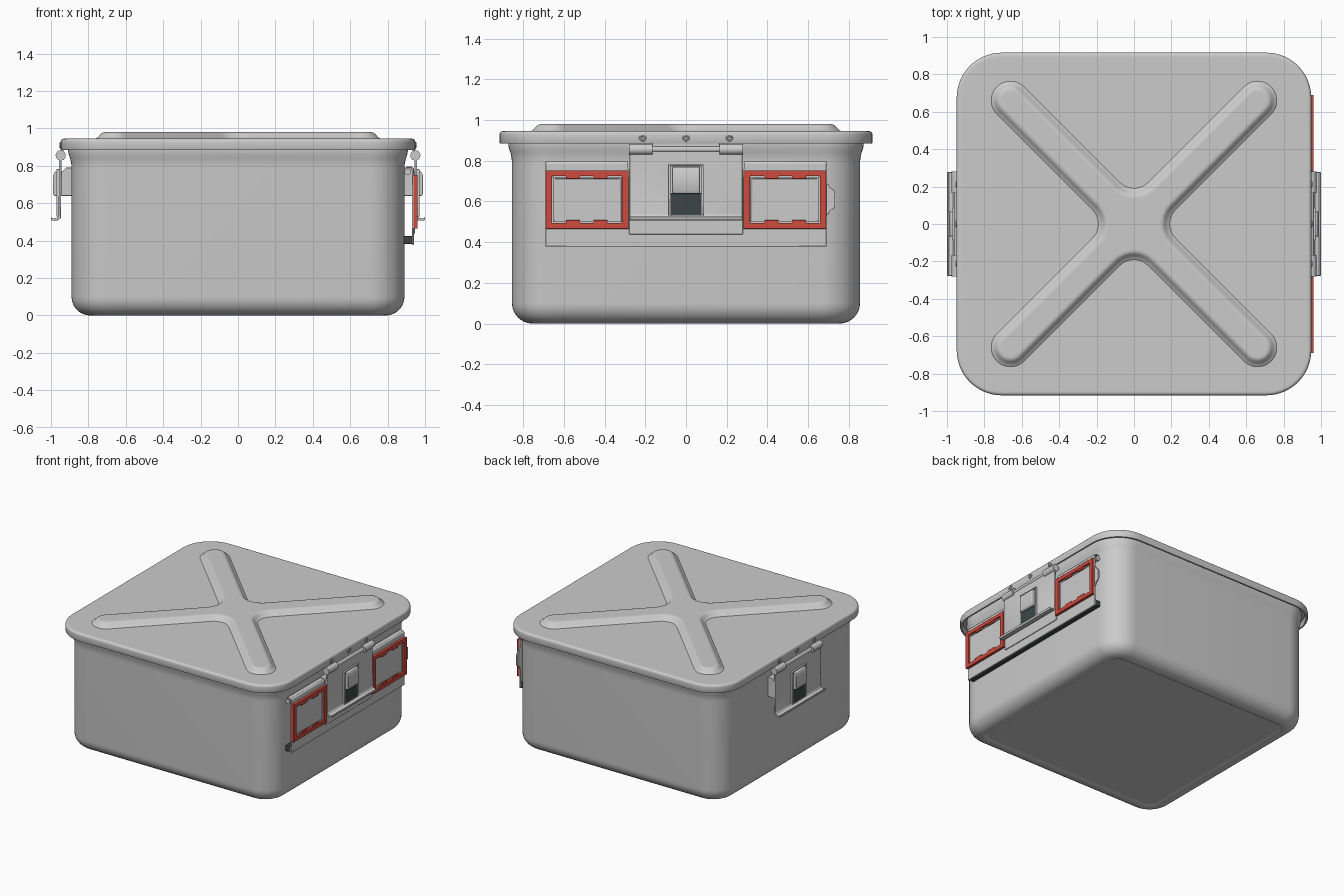
import bpy, bmesh, math
from math import sin, cos, pi

if "Cube" in bpy.data.objects:
    bpy.data.objects.remove(bpy.data.objects["Cube"])


def material(name, color):
    m = bpy.data.materials.new(name)
    m.diffuse_color = color
    m.use_nodes = True
    m.node_tree.nodes["Principled BSDF"].inputs["Base Color"].default_value = m.diffuse_color
    return m


RED = material("red_plastic", (0.62, 0.07, 0.05, 1))
DARK = material("dark_rubber", (0.045, 0.06, 0.065, 1))


def finish(name, bm, mat=None, bevel=0, angle=35):
    bmesh.ops.recalc_face_normals(bm, faces=bm.faces)
    me = bpy.data.meshes.new(name)
    bm.to_mesh(me)
    bm.free()
    ob = bpy.data.objects.new(name, me)
    bpy.context.collection.objects.link(ob)
    if mat:
        me.materials.append(mat)
    bpy.ops.object.select_all(action='DESELECT')
    ob.select_set(True)
    bpy.context.view_layer.objects.active = ob
    bpy.ops.object.shade_smooth_by_angle(angle=math.radians(angle))
    if bevel:
        b = ob.modifiers.new("bevel", 'BEVEL')
        b.width, b.segments, b.limit_method = bevel, 2, 'ANGLE'
    return ob


def loft(name, rings, mat=None, bevel=0, angle=35):
    bm = bmesh.new()
    vs = [[bm.verts.new(p) for p in r] for r in rings]
    n = len(vs[0])
    for a, b in zip(vs, vs[1:]):
        for i in range(n):
            bm.faces.new((a[i], a[(i + 1) % n], b[(i + 1) % n], b[i]))
    bm.faces.new(vs[0])
    bm.faces.new(vs[-1])
    return finish(name, bm, mat, bevel, angle)


def round_rect(hx, hy, r, z, n=12):
    pts = []
    for k, (sx, sy) in enumerate(((1, 1), (-1, 1), (-1, -1), (1, -1))):
        for i in range(n + 1):
            a = (k + i / n) * pi / 2
            pts.append((sx * (hx - r) + r * cos(a), sy * (hy - r) + r * sin(a), z))
    return pts


def box(name, x, y, z, mat=None, bevel=0.003):
    rings = [[(x[0], y[0], h), (x[1], y[0], h), (x[1], y[1], h), (x[0], y[1], h)] for h in z]
    return loft(name, rings, mat, bevel)


def extrude_y(name, profile, y, mat=None, bevel=0.002):
    return loft(name, [[(x, v, z) for x, z in profile] for v in y], mat, bevel)


def rod(name, x, z, r, y, mat=None):
    circle = [(x + r * cos(i * pi / 12), z + r * sin(i * pi / 12)) for i in range(24)]
    return extrude_y(name, circle, y, mat, 0)


def frame(name, x, outer, inner, mat=None):
    # rectangular ring facing sideways; outer/inner = (y0, y1, z0, z1)
    bm = bmesh.new()
    loops = []
    for xx, (y0, y1, z0, z1) in ((x[0], outer), (x[1], outer), (x[1], inner), (x[0], inner)):
        loops.append([bm.verts.new((xx, a, b)) for a, b in ((y0, z0), (y1, z0), (y1, z1), (y0, z1))])
    for k in range(4):
        a, b = loops[k], loops[(k + 1) % 4]
        for i in range(4):
            bm.faces.new((a[i], a[(i + 1) % 4], b[(i + 1) % 4], b[i]))
    return finish(name, bm, mat, 0.002)


# container: rounded tub with flared neck, hollow inside
body = [(-0.135, 0.006), (-0.13, 0.006), (-0.12, 0.0), (-0.1, 0.0)]
body += [(-0.1 + 0.1 * sin(i * pi / 16), 0.1 - 0.1 * cos(i * pi / 16)) for i in range(1, 9)]
body += [(0, 0.79), (0.002, 0.815), (0.008, 0.84), (0.015, 0.86), (0.018, 0.88), (0.018, 0.92),
         (0.005, 0.92), (-0.015, 0.8), (-0.015, 0.1), (-0.06, 0.03), (-0.12, 0.02)]
loft("container_body", [round_rect(0.89 + d, 0.855 + d, 0.19 + d, z) for d, z in body])

# lid: shallow cap with a rolled edge and hollow underside
lid = [(-0.05, 0.92), (-0.022, 0.92), (-0.016, 0.912), (-0.014, 0.884), (-0.002, 0.884), (0, 0.888), (0, 0.928)]
lid += [(-0.017 + 0.017 * cos(i * pi / 10), 0.928 + 0.017 * sin(i * pi / 10)) for i in range(1, 6)]
lid += [(-0.03, 0.945)]
loft("lid", [round_rect(0.948 + d, 0.916 + d, 0.24 + d, z) for d, z in lid])


# raised cross on the lid
def cross(w, z, reach=0.66 * math.sqrt(2), s=0.21, n=14):
    r, pts = s - w, []
    for k in range(4):
        t = pi / 4 + k * pi / 2
        for i in range(n + 1):          # rounded arm tip
            a = t - pi / 2 + i * pi / n
            pts.append((reach * cos(t) + w * cos(a), reach * sin(t) + w * sin(a), z))
        c = t + pi / 4                  # filleted inner corner
        for i in range(n + 1):
            a = c + pi + pi / 4 - i * pi / 2 / n
            pts.append((s * 1.4142 * cos(c) + r * cos(a), s * 1.4142 * sin(c) + r * sin(a), z))
    return pts


loft("lid_cross_ridge", [cross(w, z) for w, z in (
    (0.105, 0.943), (0.103, 0.946), (0.095, 0.949), (0.087, 0.956), (0.075, 0.969),
    (0.068, 0.976), (0.06, 0.979), (0.05, 0.98), (0.046, 0.98))], angle=50)

# latches on both ends
for s, side in ((1, "right"), (-1, "left")):
    def X(a, b):
        return (a * s, b * s)

    # stand-off bracket between container and latch
    extrude_y(side + "_latch_bracket",
              [(x * s, z) for x, z in ((0.88, 0.79), (0.92, 0.79), (0.946, 0.765), (0.946, 0.64), (0.88, 0.64))],
              (-0.27, 0.27))
    # hanging plate with finger lip
    plate = [(0.944, 0.85), (0.957, 0.85), (0.959, 0.535), (0.967, 0.522), (0.99, 0.518), (0.996, 0.526),
             (1.0, 0.524), (0.997, 0.508), (0.965, 0.507), (0.947, 0.522)]
    extrude_y(side + "_latch_plate", [(x * s, z) for x, z in plate], (-0.277, 0.277))
    # hinge: tongue from the lid, pin and two knuckles
    box(side + "_hinge_tongue", X(0.932, 0.946), (-0.165, 0.165), (0.83, 0.9))
    rod(side + "_hinge_pin", 0.948 * s, 0.856, 0.014, (-0.27, 0.27))
    for m in (-1, 1):
        rod(side + "_hinge_knuckle", 0.948 * s, 0.856, 0.027, (0.165 * m, 0.28 * m))
    # rivets through the lid edge
    for y in (-0.213, 0, 0.213):
        rings = [[(x * s, y + r * cos(i * pi / 10), 0.91 + r * sin(i * pi / 10)) for i in range(20)]
                 for x, r in ((0.94, 0.018), (0.951, 0.018), (0.954, 0.014), (0.954, 0.009), (0.95, 0.007))]
        loft(side + "_rivet", rings)
    # push button over a dark recess
    frame(side + "_button_frame", X(0.95, 0.971), (-0.086, 0.086, 0.53, 0.782), (-0.076, 0.076, 0.535, 0.775))
    box(side + "_button_recess", X(0.95, 0.968), (-0.08, 0.08), (0.534, 0.638), DARK)
    extrude_y(side + "_button",
              [(x * s, z) for x, z in ((0.95, 0.77), (0.978, 0.77), (0.988, 0.75), (0.988, 0.65), (0.982, 0.638),
                                       (0.95, 0.638))], (-0.066, 0.066), None, 0.004)

# label carrier on the right end
box("carrier_plate", (0.93, 0.94), (-0.69, 0.69), (0.378, 0.76))
box("carrier_center_panel", (0.938, 0.946), (-0.28, 0.28), (0.438, 0.72))
box("carrier_bumper", (0.885, 0.932), (-0.69, 0.69), (0.382, 0.425), DARK)
for m, label in ((-1, "front"), (1, "rear")):
    def Y(a, b):
        return tuple(sorted((a * m, b * m)))

    extrude_y(label + "_carrier_top_rail",
              [(0.93, 0.75), (0.94, 0.75), (0.94, 0.785), (0.93, 0.796), (0.9, 0.796), (0.9, 0.788),
               (0.925, 0.788), (0.93, 0.78)], Y(0.285, 0.69))
    rod(label + "_carrier_rod", 0.908, 0.768, 0.018, Y(0.285, 0.69))
    # red label frame with retaining clips and label card
    a, b = Y(0.282, 0.69)
    c, d = Y(0.314, 0.658)
    frame(label + "_label_frame", (0.936, 0.96), (a, b, 0.465, 0.752), (c, d, 0.494, 0.724), RED)
    box(label + "_label_card", (0.938, 0.946), (c + 0.008, d - 0.008), (0.502, 0.716))
    frame(label + "_label_card_edge", (0.938, 0.95), (c + 0.004, d - 0.004, 0.498, 0.72),
          (c + 0.013, d - 0.013, 0.507, 0.711))
    for t in (0.42, 0.555):
        for z in ((0.488, 0.508), (0.71, 0.73)):
            box(label + "_label_clip", (0.944, 0.957), Y(t - 0.035, t + 0.035), z, RED)

# pull tab on the rear end of the carrier
tab = [(0.68, 0.525), (0.7, 0.535), (0.708, 0.555), (0.728, 0.565), (0.733, 0.58),
       (0.733, 0.64), (0.728, 0.655), (0.708, 0.668), (0.7, 0.685), (0.68, 0.695)]
loft("carrier_pull_tab", [[(x, y, z) for y, z in tab] for x in (0.931, 0.942)], None, 0.002)
